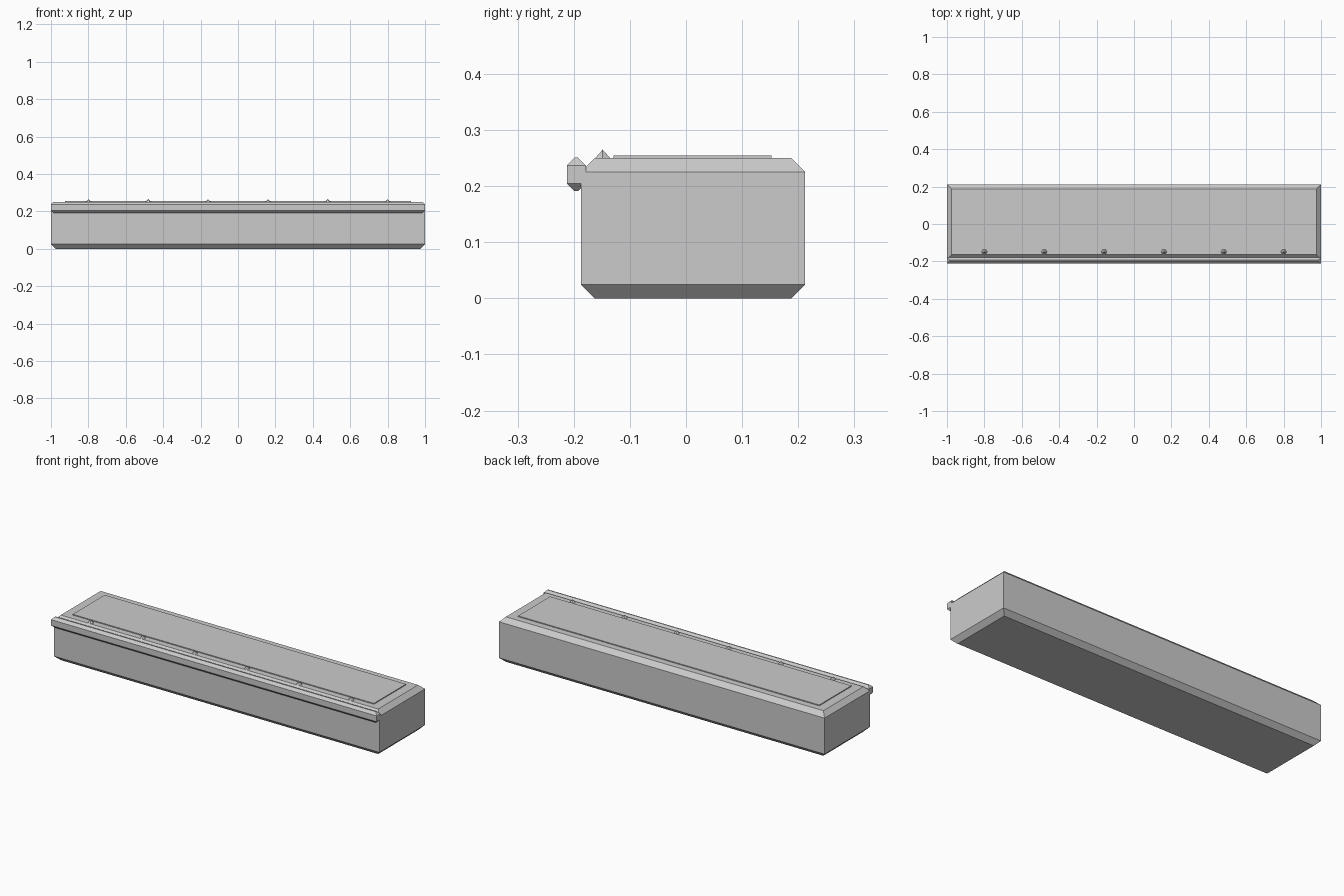
import bpy, bmesh, math
from mathutils import Matrix

if "Cube" in bpy.data.objects:
    bpy.data.objects.remove(bpy.data.objects["Cube"])


def finish(name, bm):
    bmesh.ops.recalc_face_normals(bm, faces=bm.faces)
    mesh = bpy.data.meshes.new(name)
    bm.to_mesh(mesh)
    bm.free()
    obj = bpy.data.objects.new(name, mesh)
    bpy.context.collection.objects.link(obj)
    return obj


def chamfered_box(name, x, y, z, c=0.0):
    """Box whose top and bottom rims slope in by c; upright corners stay sharp."""
    bm = bmesh.new()
    levels = [(z[0], c), (z[0] + c, 0), (z[1] - c, 0), (z[1], c)] if c else [(z[0], 0), (z[1], 0)]
    rings = []
    for h, i in levels:
        corners = [(x[0] + i, y[0] + i), (x[1] - i, y[0] + i),
                   (x[1] - i, y[1] - i), (x[0] + i, y[1] - i)]
        rings.append([bm.verts.new((px, py, h)) for px, py in corners])
    for a, b in zip(rings, rings[1:]):
        for k in range(4):
            n = (k + 1) % 4
            bm.faces.new((a[k], a[n], b[n], b[k]))
    bm.faces.new(rings[0][::-1])
    bm.faces.new(rings[-1])
    return finish(name, bm)


def stud(name, x, y, z, r, h):
    """Six-sided pointed stud standing on the top face."""
    bm = bmesh.new()
    bmesh.ops.create_cone(bm, cap_ends=True, segments=6, radius1=r, radius2=0, depth=h,
                          matrix=Matrix.Translation((x, y, z + h / 2))
                          @ Matrix.Rotation(math.pi / 6, 4, 'Z'))
    return finish(name, bm)


# Main slab with sloped rims
chamfered_box("body", (-1, 1), (-0.1875, 0.2125), (0, 0.25), 0.025)

# Raised tread plate on top
chamfered_box("tread_plate", (-0.925, 0.925), (-0.129, 0.152), (0.25, 0.255))

# Nosing rail along the front edge
chamfered_box("front_rail", (-1, 1), (-0.2125, -0.1785), (0.191, 0.251), 0.014)

# Row of studs behind the rail
for i in range(6):
    stud(f"stud_{i + 1}", -0.8 + 0.32 * i, -0.1485, 0.25, 0.0155, 0.015)
